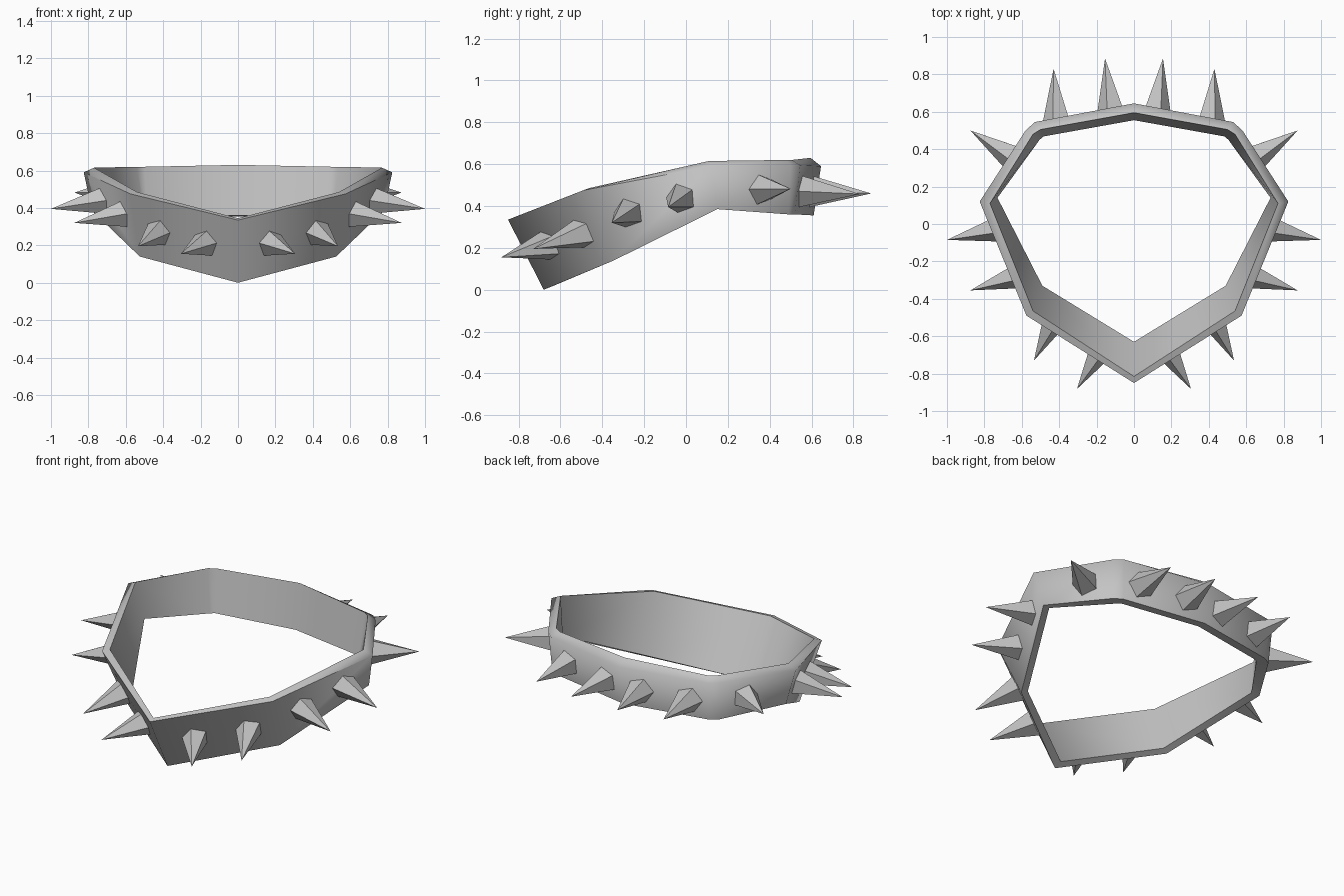
import bpy, bmesh, math
from mathutils import Vector

cube = bpy.data.objects.get("Cube")
if cube:
    bpy.data.objects.remove(cube, do_unlink=True)

# Single grey material
grey = bpy.data.materials.new("plain_grey")
grey.use_nodes = True
colour = (0.55, 0.55, 0.55, 1)
grey.diffuse_color = colour
grey.node_tree.nodes["Principled BSDF"].inputs["Base Color"].default_value = colour


def finish(name, bm):
    """Turn a bmesh of the left half into an object mirrored across x = 0."""
    bmesh.ops.recalc_face_normals(bm, faces=bm.faces)
    mesh = bpy.data.meshes.new(name)
    bm.to_mesh(mesh)
    bm.free()
    mesh.materials.append(grey)
    obj = bpy.data.objects.new(name, mesh)
    bpy.context.collection.objects.link(obj)
    mirror = obj.modifiers.new("mirror", 'MIRROR')
    mirror.use_clip = True
    mirror.merge_threshold = 0.001
    return obj


# Collar band: cross-sections from front to back
# (top outer, top inner, bottom inner, bottom outer)
sections = [
    [(0, -.85, .335), (0, -.815, .345), (0, -.63, .02), (0, -.68, 0)],
    [(.575, -.49, .475), (.54, -.465, .485), (.49, -.33, .155), (.525, -.345, .14)],
    [(.825, .12, .59), (.77, .11, .615), (.73, .14, .39), (.78, .15, .385)],
    [(.58, .50, .595), (.54, .48, .62), (.505, .45, .365), (.56, .49, .36)],
    [(.53, .545, .595), (.50, .505, .62), (.485, .468, .365), (.51, .52, .36)],
    [(0, .645, .59), (0, .595, .63), (0, .555, .36), (0, .61, .355)],
]
bm = bmesh.new()
rings = [[bm.verts.new(p) for p in s] for s in sections]
for a, b in zip(rings, rings[1:]):
    for i in range(4):
        j = (i + 1) % 4
        bm.faces.new((a[i], a[j], b[j], b[i]))
# Outward normals: top outer edge faces away from the centre
band = finish("collar_band", bm)
outer = band.data.polygons[3]
if outer.normal.dot(Vector((outer.center.x, outer.center.y, 0))) < 0:
    band.data.flip_normals()
bpy.ops.object.select_all(action='DESELECT')
band.select_set(True)
bpy.context.view_layer.objects.active = band
bpy.ops.object.shade_smooth_by_angle(angle=math.radians(75))

# Five-sided spikes: base centre on the band, tip
spikes = {
    "front_inner_spike": ((.17, -.655, .215), (.305, -.882, .155)),
    "front_outer_spike": ((.42, -.495, .272), (.535, -.73, .195)),
    "side_front_spike": ((.61, -.27, .37), (.875, -.355, .32)),
    "side_middle_spike": ((.72, -.02, .44), (1.0, -.085, .395)),
    "side_back_spike": ((.65, .36, .48), (.875, .50, .482)),
    "back_outer_spike": ((.41, .56, .47), (.43, .83, .457)),
    "back_inner_spike": ((.12, .61, .47), (.155, .885, .46)),
}
for name, (base, tip) in spikes.items():
    base, tip = Vector(base), Vector(tip)
    axis = (tip - base).normalized()
    side = axis.cross(Vector((0, 0, 1))).normalized()
    up = side.cross(axis)
    centre = base - axis * 0.015
    bm = bmesh.new()
    ring = []
    for k in range(5):
        t = math.tau * k / 5
        ring.append(bm.verts.new(centre + 0.08 * (side * math.cos(t) + up * math.sin(t))))
    point = bm.verts.new(tip)
    bm.faces.new(ring)
    for k in range(5):
        bm.faces.new((ring[k], ring[(k + 1) % 5], point))
    finish(name, bm)
